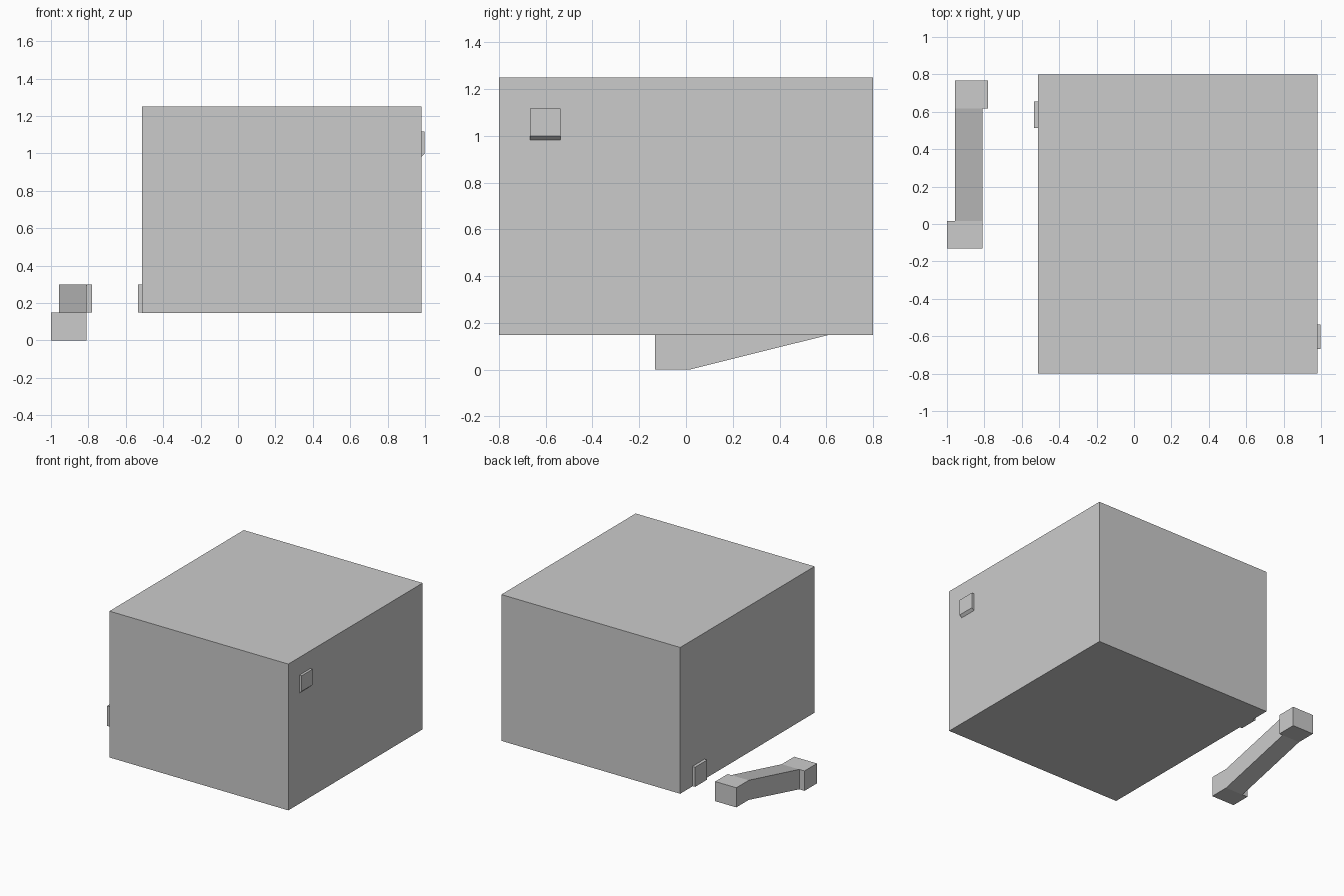
import bpy, bmesh

if "Cube" in bpy.data.objects:
    bpy.data.objects.remove(bpy.data.objects["Cube"])


def prism(name, ends):
    """Closed solid between two quads (lists of 4 corner points)."""
    bm = bmesh.new()
    a, b = ([bm.verts.new(p) for p in end] for end in ends)
    bm.faces.new(a)
    bm.faces.new(b)
    for i in range(4):
        j = (i + 1) % 4
        bm.faces.new((a[i], a[j], b[j], b[i]))
    bmesh.ops.recalc_face_normals(bm, faces=bm.faces)
    mesh = bpy.data.meshes.new(name)
    bm.to_mesh(mesh)
    bm.free()
    ob = bpy.data.objects.new(name, mesh)
    bpy.context.collection.objects.link(ob)
    return ob


def rect(y, x0, x1, z0, z1):
    return [(x0, y, z0), (x1, y, z0), (x1, y, z1), (x0, y, z1)]


def box(name, x, y, z):
    return prism(name, [rect(v, *x, *z) for v in y])


# Main body
box("body", (-0.512, 0.98), (-0.8, 0.8), (0.147, 1.25))

# Small stub on the left side
box("left_stub", (-0.535, -0.50), (0.512, 0.655), (0.15, 0.298))

# Small button on the right side, with a sloping underside
prism("right_button", [
    [(0.975, y, 0.977), (0.998, y, 0.998), (0.998, y, 1.116), (0.975, y, 1.116)]
    for y in (-0.667, -0.537)])

# Detached crank: low front block, sloping arm, raised rear block
box("crank_front_block", (-1.0, -0.81), (-0.132, 0.016), (0.0, 0.15))
prism("crank_arm", [rect(0.016, -0.956, -0.81, 0.0, 0.15),
                    rect(0.618, -0.956, -0.81, 0.15, 0.298)])
box("crank_rear_block", (-0.956, -0.78), (0.618, 0.766), (0.15, 0.298))
